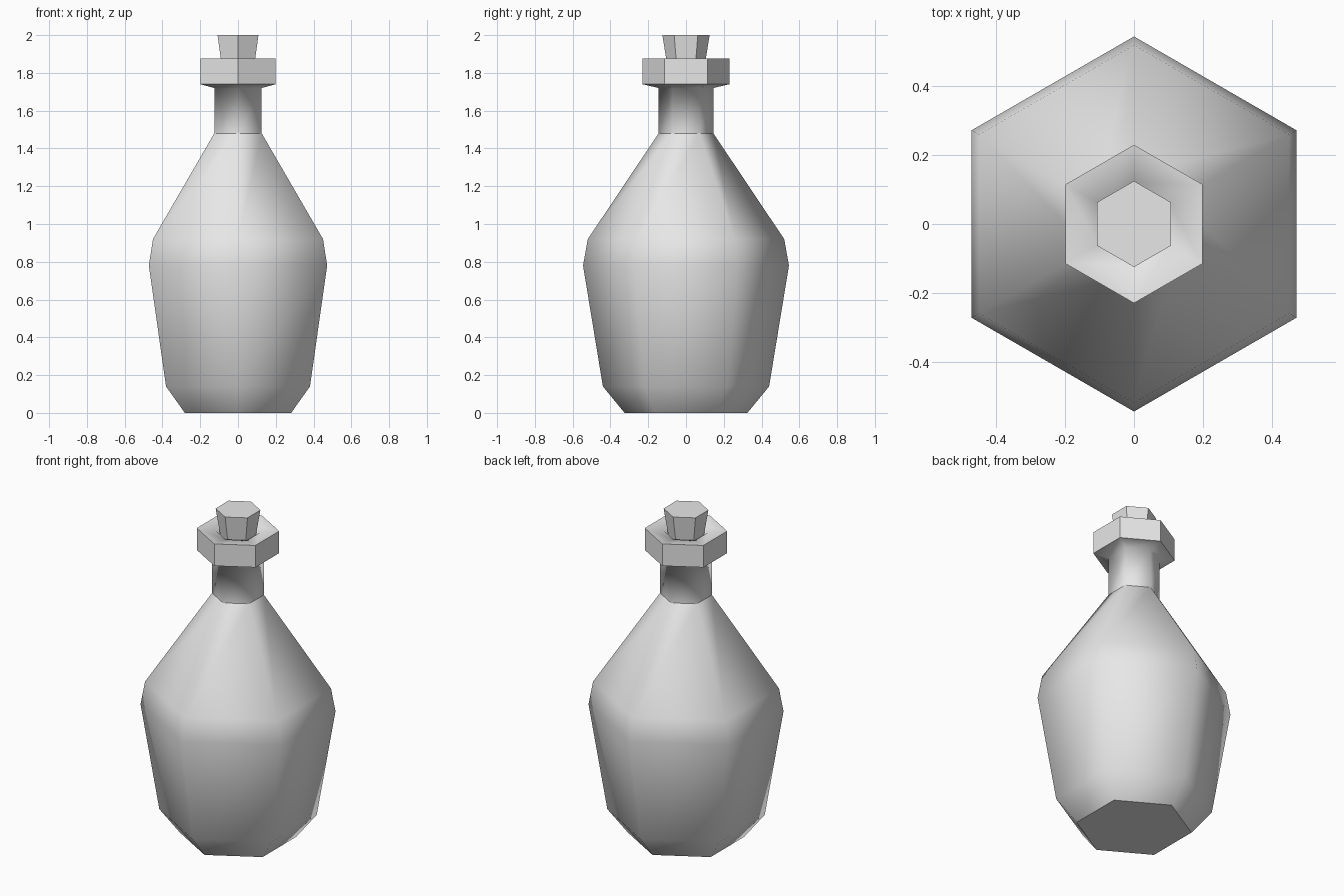
import bpy
import bmesh
from math import cos, sin, pi

SIDES = 6

cube = bpy.data.objects.get("Cube")
if cube:
    bpy.data.objects.remove(cube, do_unlink=True)

grey = bpy.data.materials.new("plain grey")
grey.use_nodes = True
colour = (0.8, 0.8, 0.8, 1)
grey.diffuse_color = colour
grey.node_tree.nodes["Principled BSDF"].inputs["Base Color"].default_value = colour


def hex_lathe(name, profile, smooth=(), cap_bottom=False, cap_top=False):
    """Loft hexagonal rings (radius, height); smooth lists the soft bands."""
    bm = bmesh.new()
    rings = []
    for r, z in profile:
        angles = [pi / 2 + 2 * pi * i / SIDES for i in range(SIDES)]
        rings.append([bm.verts.new((r * cos(a), r * sin(a), z)) for a in angles])
    for band, (low, high) in enumerate(zip(rings, rings[1:])):
        for i in range(SIDES):
            j = (i + 1) % SIDES
            face = bm.faces.new((low[i], low[j], high[j], high[i]))
            face.smooth = band in smooth
    if cap_bottom:
        bm.faces.new(rings[0][::-1])
    if cap_top:
        bm.faces.new(rings[-1])
    # Keep a crisp edge wherever a soft band meets a flat face
    for edge in bm.edges:
        if len({f.smooth for f in edge.link_faces}) > 1:
            edge.smooth = False
    mesh = bpy.data.meshes.new(name)
    bm.to_mesh(mesh)
    bm.free()
    mesh.materials.append(grey)
    obj = bpy.data.objects.new(name, mesh)
    bpy.context.collection.objects.link(obj)
    return obj


# Rounded body with a flat base
hex_lathe("bottle_body",
          [(0.325, 0), (0.44, 0.14), (0.545, 0.78), (0.52, 0.92), (0.145, 1.48)],
          smooth=range(4), cap_bottom=True)

# Neck flaring under a faceted lip, whose top dips softly into the mouth
hex_lathe("neck_and_lip",
          [(0.145, 1.48), (0.145, 1.72), (0.23, 1.74), (0.23, 1.875),
           (0.12, 1.86), (0.1, 1.8)],
          smooth=(0, 1, 3, 4))

# Tapered stopper
hex_lathe("stopper", [(0.093, 1.8), (0.125, 2)], cap_bottom=True, cap_top=True)
